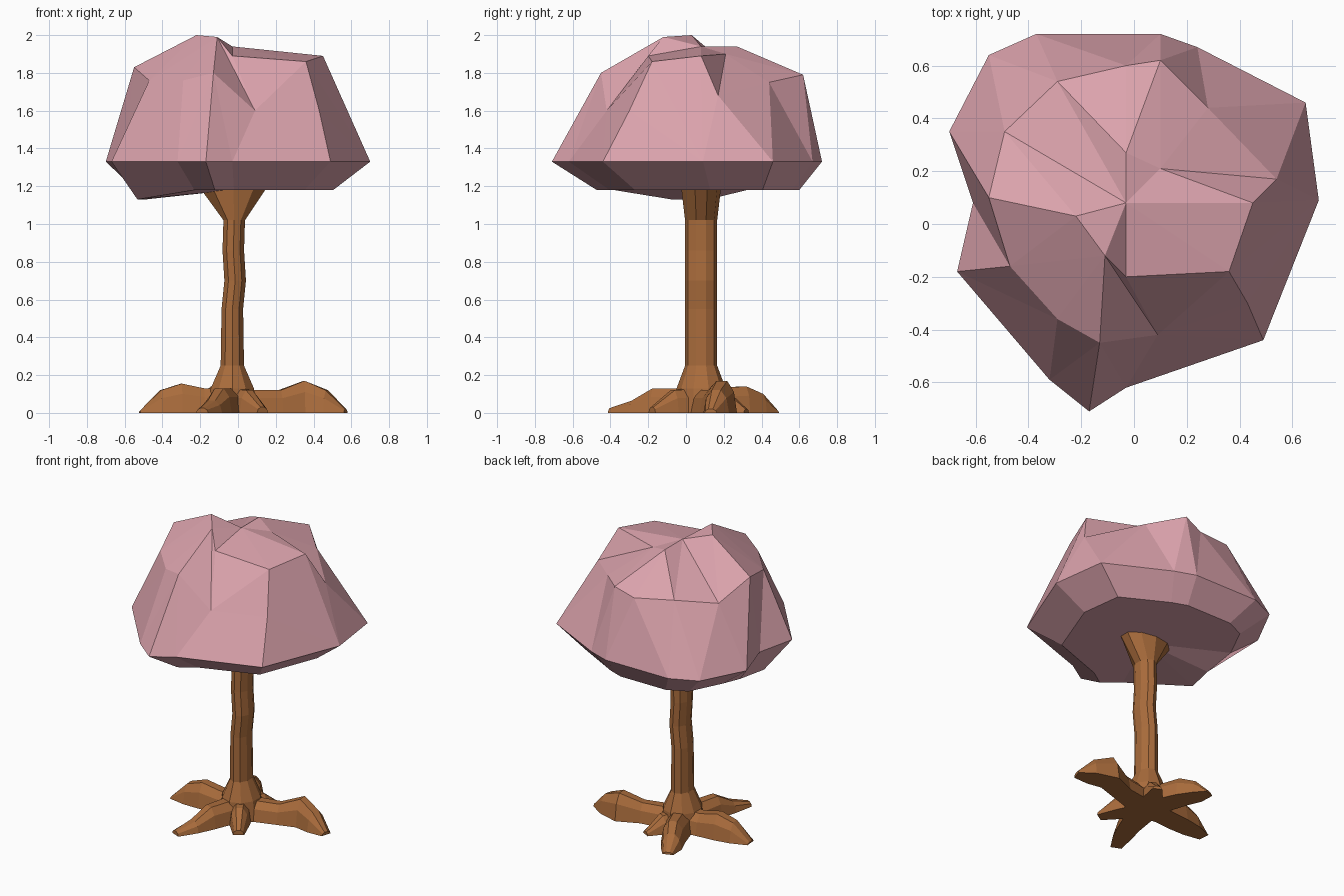
import bpy
import bmesh
import math
from mathutils import Vector
from mathutils.geometry import delaunay_2d_cdt

default_cube = bpy.data.objects.get("Cube")
if default_cube:
    bpy.data.objects.remove(default_cube, do_unlink=True)


def make_material(name, color):
    material = bpy.data.materials.new(name)
    material.use_nodes = True
    material.diffuse_color = color
    material.node_tree.nodes["Principled BSDF"].inputs["Base Color"].default_value = color
    return material


def finish_mesh(name, bm, material):
    """Turn a bmesh into a flat-shaded object with outward normals."""
    bmesh.ops.recalc_face_normals(bm, faces=bm.faces[:])
    mesh = bpy.data.meshes.new(name)
    bm.to_mesh(mesh)
    bm.free()
    mesh.materials.append(material)
    part = bpy.data.objects.new(name, mesh)
    bpy.context.scene.collection.objects.link(part)


def loft(name, sections, material):
    """Skin a closed tube through cross-sections of equal point count."""
    bm = bmesh.new()
    rings = [[bm.verts.new(point) for point in section] for section in sections]
    for lower, upper in zip(rings, rings[1:]):
        for i in range(len(lower)):
            j = (i + 1) % len(lower)
            bm.faces.new((lower[i], lower[j], upper[j], upper[i]))
    bm.faces.new(rings[0][::-1])
    bm.faces.new(rings[-1])
    finish_mesh(name, bm, material)


blossom_pink = make_material("blossom pink", (0.72, 0.37, 0.42, 1))
bark_brown = make_material("bark brown", (0.40, 0.15, 0.045, 1))


# Trunk: slightly crooked oval column with a flared foot and crown
def oval(x, y, z, radius_x, radius_y, sides=10):
    turns = [math.tau * (i + 0.5) / sides for i in range(sides)]
    return [(x + radius_x * math.cos(t), y + radius_y * math.sin(t), z) for t in turns]


trunk_sections = [
    oval(-0.03, 0.08, 0, 0.14, 0.14),
    oval(-0.03, 0.08, 0.13, 0.12, 0.13),
    oval(-0.03, 0.08, 0.25, 0.065, 0.085),
    oval(-0.03, 0.08, 0.55, 0.06, 0.085),
    oval(-0.015, 0.08, 0.7, 0.06, 0.085),
    oval(-0.025, 0.08, 0.86, 0.06, 0.085),
    oval(-0.02, 0.08, 1.02, 0.06, 0.085),
    oval(-0.025, 0.08, 1.19, 0.185, 0.105),
]
loft("trunk", trunk_sections, bark_brown)

# Roots: tapering angular arms following a ground path
root_profile = [(-1, 0), (-0.8, 0.65), (-0.35, 1), (0.35, 1), (0.8, 0.65), (1, 0)]


def make_root(name, stations):
    """Each station is x, y, half width, height."""
    centers = [Vector(station[:2]) for station in stations]
    sections = []
    for i, (x, y, width, height) in enumerate(stations):
        along = (centers[min(i + 1, len(centers) - 1)] - centers[max(i - 1, 0)]).normalized()
        side = Vector((-along.y, along.x)) * width
        sections.append([(x + side.x * u, y + side.y * u, height * v) for u, v in root_profile])
    loft(name, sections, bark_brown)


make_root("left_root", [(-0.03, 0.08, 0.09, 0.12), (0.22, 0.14, 0.07, 0.12),
                        (0.35, 0.19, 0.08, 0.17), (0.47, 0.16, 0.07, 0.12),
                        (0.57, 0.13, 0.035, 0.02)])
make_root("right_root", [(-0.03, 0.08, 0.1, 0.13), (-0.18, 0.08, 0.08, 0.13),
                         (-0.3, 0.07, 0.08, 0.155), (-0.41, 0.06, 0.07, 0.12),
                         (-0.52, 0.05, 0.04, 0.01)])
make_root("front_right_root", [(-0.03, 0.08, 0.1, 0.13), (-0.1, -0.17, 0.07, 0.13),
                               (-0.14, -0.28, 0.06, 0.065), (-0.19, -0.4, 0.035, 0.025)])
make_root("front_left_root", [(-0.03, 0.08, 0.08, 0.13), (0.06, -0.07, 0.06, 0.12),
                              (0.13, -0.18, 0.035, 0.03)])
make_root("back_right_root", [(-0.03, 0.08, 0.09, 0.13), (-0.12, 0.31, 0.075, 0.14),
                              (-0.17, 0.4, 0.065, 0.1), (-0.2, 0.48, 0.035, 0.015)])
make_root("back_left_root", [(-0.03, 0.08, 0.08, 0.12), (0.03, 0.22, 0.06, 0.11),
                             (0.08, 0.32, 0.03, 0.02)])

# Canopy: faceted crown over a level rim, with a shallow tapered underside
RIM_HEIGHT = 1.33
rim = [(-0.7, 0.35), (-0.61, 0.08), (-0.67, -0.18), (-0.32, -0.59), (-0.17, -0.71),
       (-0.03, -0.62), (0.49, -0.44), (0.7, 0.09), (0.65, 0.46), (0.24, 0.67),
       (0.1, 0.72), (-0.37, 0.72), (-0.55, 0.64)]

peaks = {
    "right_front": (-0.47, -0.16, 1.76), "right": (-0.55, 0.1, 1.83),
    "front_side": (-0.29, -0.36, 1.76), "front": (-0.13, -0.45, 1.8),
    "front_dent": (0.09, -0.42, 1.6), "left_dent": (0.43, -0.3, 1.6),
    "left_front": (0.36, -0.18, 1.86), "left": (0.45, 0.08, 1.89),
    "left_low": (0.54, 0.17, 1.68), "left_back": (0.28, 0.44, 1.75),
    "back": (0.1, 0.62, 1.79), "back_mid": (-0.03, 0.6, 1.74),
    "back_right": (-0.29, 0.54, 1.77), "right_back": (-0.49, 0.35, 1.73),
    "summit": (-0.22, 0.03, 2), "summit_front": (-0.11, -0.12, 1.99),
    "ledge": (-0.03, -0.2, 1.89), "hub": (-0.03, 0.08, 1.94),
    "notch_right": (-0.03, 0.27, 1.94), "notch": (0.1, 0.21, 1.9),
}
# Each crease runs through the named peaks in turn
creases = [
    ("front", "front_side", "right_front", "right", "right_back", "back_right"),
    ("back_right", "back_mid", "back", "left_back", "left_low", "left", "hub"),
    ("right", "summit", "summit_front", "front"),
    ("summit", "hub", "summit_front", "front_dent", "ledge", "hub"),
    ("right_back", "hub", "back_right"),
    ("back_mid", "notch_right", "hub", "notch", "back"),
    ("left_back", "notch", "left_low"),
    ("ledge", "left_front", "left_dent"),
    ("left_front", "left"),
]

names = list(peaks)
count = len(rim)
edges = [(i, (i + 1) % count) for i in range(count)]
for crease in creases:
    for start, end in zip(crease, crease[1:]):
        edges.append((count + names.index(start), count + names.index(end)))
points = [Vector((x, y, RIM_HEIGHT)) for x, y in rim] + [Vector(p) for p in peaks.values()]
flat, _, triangles, sources, _, _ = delaunay_2d_cdt([p.xy for p in points], edges, [], 1, 1e-5)

bm = bmesh.new()
crown = []
corner = {}
for position, source in zip(flat, sources):
    vert = bm.verts.new((position.x, position.y, points[source[0]].z))
    crown.append(vert)
    corner[source[0]] = vert
for triangle in triangles:
    bm.faces.new([crown[i] for i in triangle])

# Underside skirt, sagging on the right, closed by a fan around the trunk
skirt = []
for x, y in rim:
    sag = 0.05 if x < -0.6 and y < 0.2 else 0
    skirt.append(bm.verts.new((x * 0.72 - sag, 0.06 + y * 0.75, 1.18 - sag)))
middle = bm.verts.new((-0.03, 0.08, 1.18))
for i in range(count):
    j = (i + 1) % count
    bm.faces.new((corner[i], corner[j], skirt[j], skirt[i]))
    bm.faces.new((skirt[i], skirt[j], middle))
finish_mesh("blossom_canopy", bm, blossom_pink)
